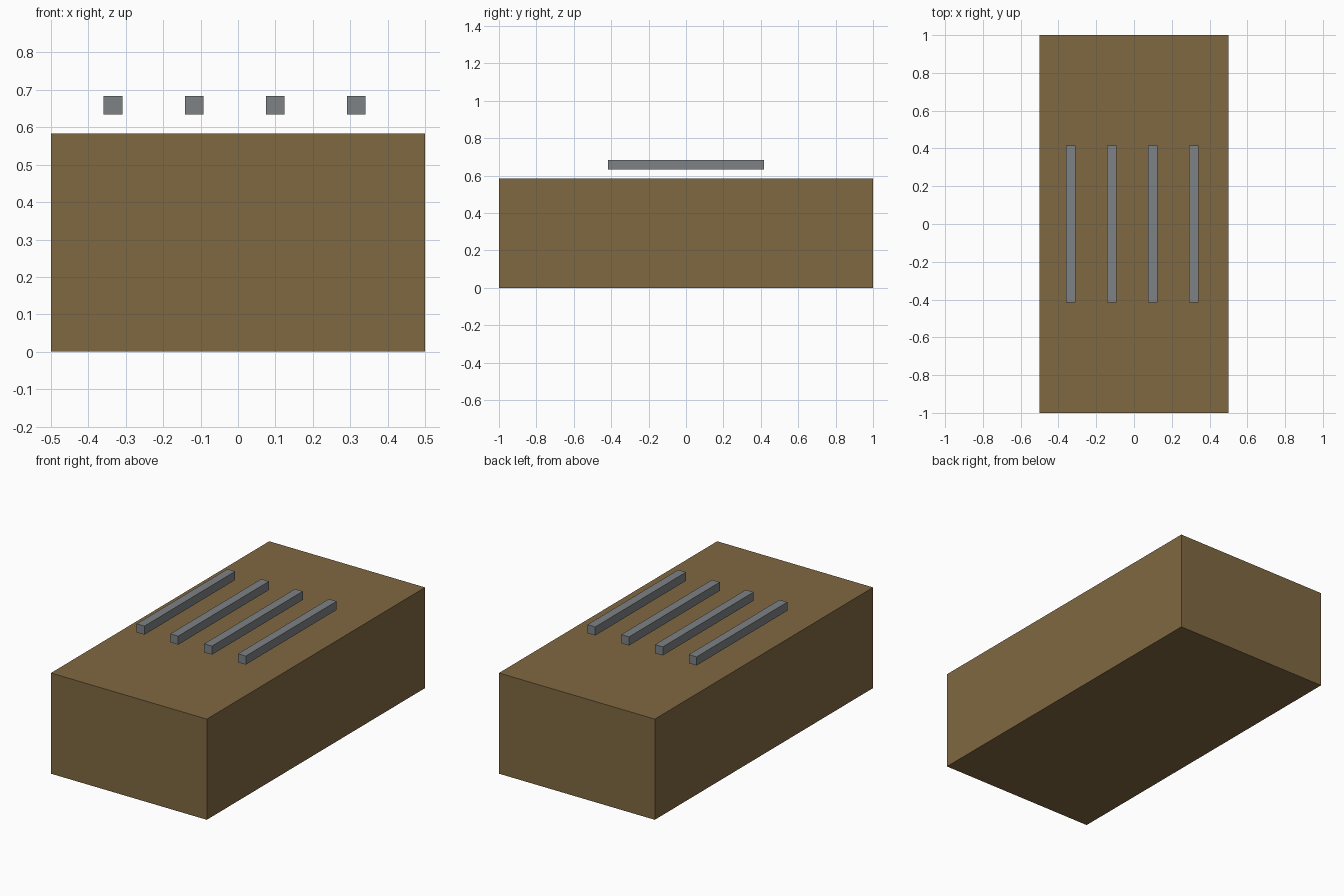
import bpy

cube = bpy.data.objects.get("Cube")
if cube:
    bpy.data.objects.remove(cube, do_unlink=True)


def material(name, color):
    mat = bpy.data.materials.new(name)
    mat.use_nodes = True
    mat.diffuse_color = color
    mat.node_tree.nodes["Principled BSDF"].inputs["Base Color"].default_value = color
    return mat


def box(name, size, center, mat):
    bpy.ops.mesh.primitive_cube_add(size=1, location=center)
    obj = bpy.context.object
    obj.name = obj.data.name = name
    obj.scale = size
    bpy.ops.object.transform_apply(location=False, rotation=False, scale=True)
    obj.data.materials.append(mat)
    return obj


brown = material("earth_brown", (0.216, 0.138, 0.054, 1))
grey = material("metal_grey", (0.209, 0.223, 0.235, 1))

# Solid base block
HEIGHT = 0.584
box("base_block", (1, 2, HEIGHT), (0, 0, HEIGHT / 2), brown)

# Four evenly spaced bars floating above the block
BAR = 0.05
for i in range(4):
    x = -0.334 + i * 0.2167
    box(f"bar_{i + 1}", (BAR, 0.832, BAR), (x, 0, HEIGHT + 1.5 * BAR), grey)
